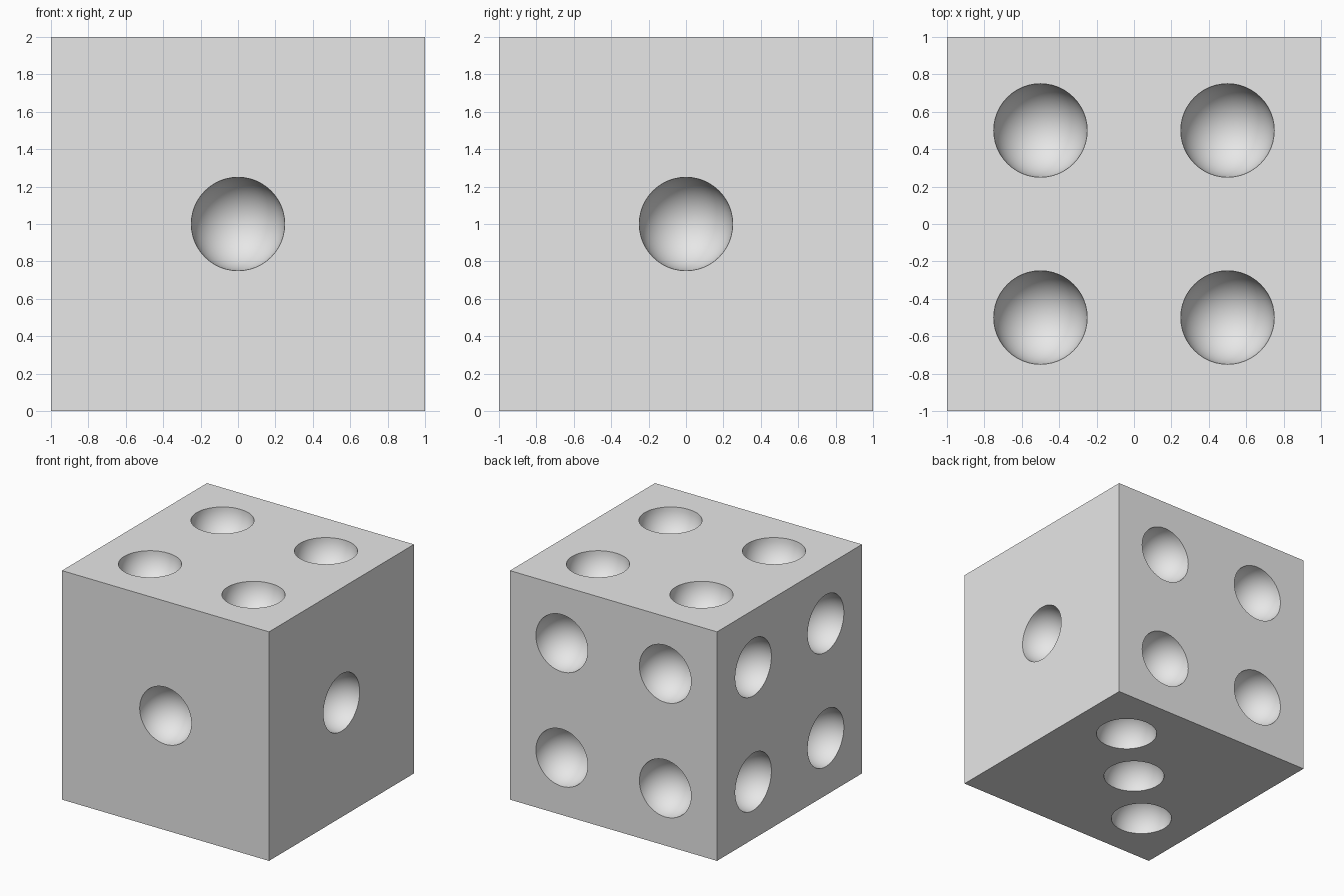
import bpy
from mathutils import Vector

cube = bpy.data.objects.get("Cube")
if cube:
    bpy.data.objects.remove(cube, do_unlink=True)

# Single plain grey
grey = bpy.data.materials.new("light grey")
grey.use_nodes = True
colour = (0.8, 0.8, 0.8, 1)
grey.diffuse_color = colour
grey.node_tree.nodes["Principled BSDF"].inputs["Base Color"].default_value = colour

# Die body
bpy.ops.mesh.primitive_cube_add(size=2, location=(0, 0, 1))
body = bpy.context.object
body.name = "die_body"
body.data.materials.append(grey)

# Pip layouts on each face, in the face's two in-plane axes
ONE = [(0, 0)]
FOUR = [(a, b) for a in (-0.5, 0.5) for b in (-0.5, 0.5)]
THREE = [(-0.5, -0.5), (0, 0), (0.5, 0.5)]
X, Y, Z = Vector((1, 0, 0)), Vector((0, 1, 0)), Vector((0, 0, 1))
faces = [
    (-Y, X, Z, ONE),    # front
    (X, Y, Z, ONE),     # left side
    (Y, X, Z, FOUR),    # back
    (-X, Y, Z, FOUR),   # right side
    (Z, X, Y, FOUR),    # top
    (-Z, X, Y, THREE),  # bottom
]

# Smooth spheres that scoop out the hemispherical pips
pips = []
for normal, u, v, layout in faces:
    turn = normal.to_track_quat("Z", "Y").to_euler()
    for a, b in layout:
        bpy.ops.mesh.primitive_uv_sphere_add(
            segments=48, ring_count=24, radius=0.25,
            location=Z + normal + u * a + v * b, rotation=turn)
        bpy.ops.object.shade_smooth()
        pips.append(bpy.context.object)

bpy.ops.object.select_all(action="DESELECT")
for pip in pips:
    pip.select_set(True)
bpy.context.view_layer.objects.active = pips[0]
bpy.ops.object.join()
cutter = bpy.context.object
cutter.name = "pip_cutter"
cutter.data.materials.append(grey)

# Cut the pips and discard the cutter
cut = body.modifiers.new("pips", "BOOLEAN")
cut.operation = "DIFFERENCE"
cut.solver = "EXACT"
cut.object = cutter
bpy.ops.object.select_all(action="DESELECT")
body.select_set(True)
bpy.context.view_layer.objects.active = body
bpy.ops.object.modifier_apply(modifier=cut.name)
bpy.data.objects.remove(cutter, do_unlink=True)
